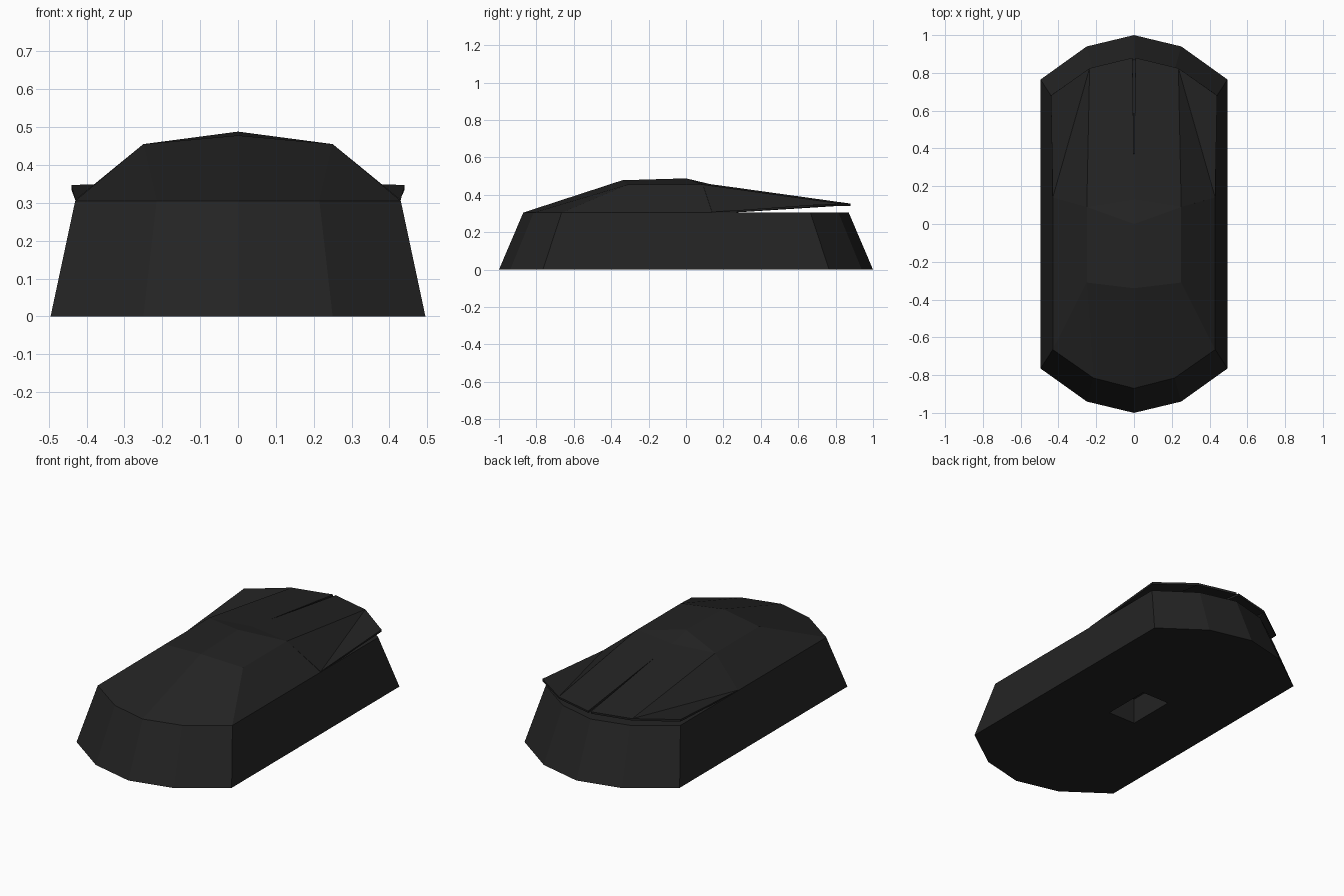
import bpy, bmesh

if "Cube" in bpy.data.objects:
    bpy.data.objects.remove(bpy.data.objects["Cube"])

charcoal = bpy.data.materials.new("matte_charcoal")
charcoal.diffuse_color = (0.017, 0.017, 0.017, 1)
charcoal.use_nodes = True
charcoal.node_tree.nodes["Principled BSDF"].inputs["Base Color"].default_value = charcoal.diffuse_color


def make(name, verts, faces, fix_normals=True):
    """Mesh object from points and faces, flat shaded."""
    mesh = bpy.data.meshes.new(name)
    mesh.from_pydata(verts, [], faces)
    if fix_normals:
        bm = bmesh.new()
        bm.from_mesh(mesh)
        bmesh.ops.recalc_face_normals(bm, faces=bm.faces)
        bm.to_mesh(mesh)
        bm.free()
    mesh.materials.append(charcoal)
    ob = bpy.data.objects.new(name, mesh)
    bpy.context.collection.objects.link(ob)
    return ob


def mirror(ob):
    mod = ob.modifiers.new("mirror", 'MIRROR')
    mod.use_clip = True
    mod.merge_threshold = 0.001


def outline(quarter, z):
    """Ten-sided outline from a corner quarter: (0,y), (x,y), (x,y)."""
    q = quarter
    right = [(x, -y, z) for x, y in q] + [(x, y, z) for x, y in reversed(q)]
    left = [(-x, y, z) for x, y, z in reversed(right[1:-1])]
    return right + left


# Lower body: tapered ten-sided tub
base = outline([(0, 1.0), (0.25, 0.94), (0.495, 0.765)], 0)
rim = outline([(0, 0.87), (0.215, 0.815), (0.43, 0.665)], 0.305)
n = len(base)
sides = [(i, (i + 1) % n, (i + 1) % n + n, i + n) for i in range(n)]
body = make("lower_body", base + rim,
            sides + [tuple(range(n)), tuple(range(n, 2 * n))])

# Sensor well cut in the underside
a, b, cy, d = 0.088, 0.143, 0.04, 0.15
box = [(x, cy + y, z) for z in (-0.1, d)
       for x, y in ((-a, -b), (a, -b), (a, b), (-a, b))]
well = make("sensor_well_cutter", box,
            [(0, 1, 2, 3), (4, 5, 6, 7)] +
            [(i, (i + 1) % 4, (i + 1) % 4 + 4, i + 4) for i in range(4)])
cut = body.modifiers.new("sensor_well", 'BOOLEAN')
cut.operation = 'DIFFERENCE'
cut.solver = 'EXACT'
cut.object = well
bpy.context.view_layer.objects.active = body
bpy.ops.object.modifier_apply(modifier=cut.name)
bpy.data.objects.remove(well)

# Palm rest: faceted hump, right half mirrored
palm = make("palm_rest", [
    (0, -0.87, 0.305), (0.215, -0.815, 0.305), (0.43, -0.665, 0.305),
    (0.43, 0.14, 0.305),
    (0, -0.34, 0.478), (0.25, -0.31, 0.455), (0, 0, 0.488),
    (0.25, 0.09, 0.455), (0, 0.13, 0.457), (0, 0.14, 0.305)],
    [(0, 1, 5, 4), (1, 2, 5), (2, 3, 7, 5), (4, 5, 7, 6), (6, 7, 8),
     (8, 7, 3, 9)])
mirror(palm)

# Click buttons: thin overhanging plates joined behind a narrow slit
buttons = make("click_buttons", [
    (0, 0.13, 0.457), (0.25, 0.09, 0.455), (0.235, 0.825, 0.353),
    (0.008, 0.88, 0.353), (0, 0.27, 0.438),
    (0.43, 0.14, 0.308), (0.44, 0.68, 0.347)],
    [(0, 1, 2, 3, 4), (1, 5, 2), (5, 6, 2)], fix_normals=False)
mirror(buttons)
shell = buttons.modifiers.new("thickness", 'SOLIDIFY')
shell.thickness = 0.012
shell.offset = -1
